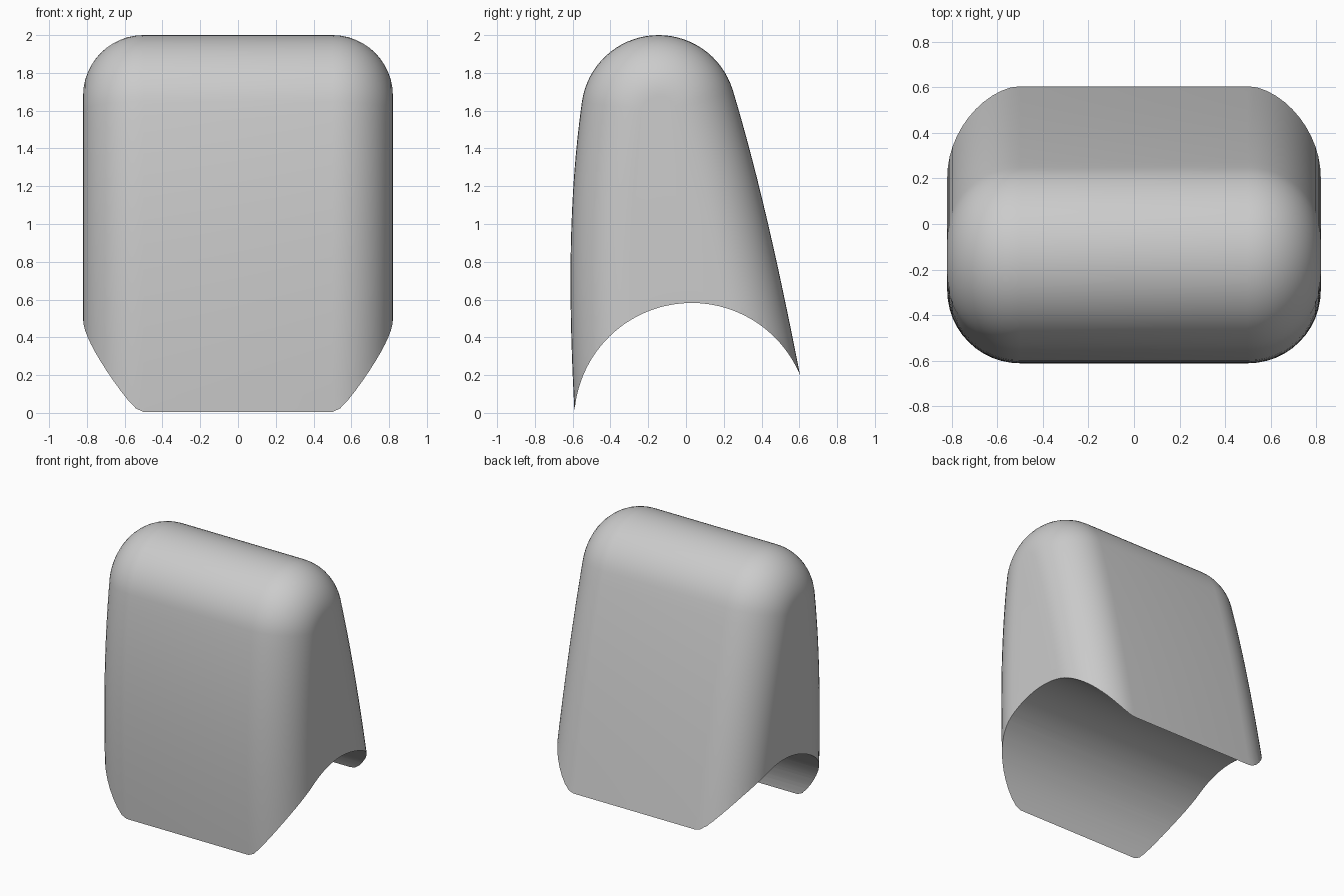
import bpy, bmesh, math
from mathutils import Vector
from mathutils.geometry import interpolate_bezier

cube = bpy.data.objects.get("Cube")
if cube:
    bpy.data.objects.remove(cube, do_unlink=True)

HALF_WIDTH = 0.82
FILLET = 0.32


def make_object(name, bm):
    bmesh.ops.recalc_face_normals(bm, faces=bm.faces)
    mesh = bpy.data.meshes.new(name)
    bm.to_mesh(mesh)
    bm.free()
    obj = bpy.data.objects.new(name, mesh)
    bpy.context.collection.objects.link(obj)
    return obj


def loft(name, sections):
    """Join (x, [(y, z), ...]) sections into a closed solid."""
    bm = bmesh.new()
    rings = [[bm.verts.new((x, y, z)) for y, z in pts] for x, pts in sections]
    for a, b in zip(rings, rings[1:]):
        for i in range(len(a)):
            j = (i + 1) % len(a)
            bm.faces.new((a[i], a[j], b[j], b[i]))
    bm.faces.new(rings[0])
    bm.faces.new(rings[-1])
    return make_object(name, bm)


def arc(cy, cz, r, start, end, n):
    angles = [math.radians(start + (end - start) * i / n) for i in range(n + 1)]
    return [Vector((cy + r * math.cos(a), cz + r * math.sin(a))) for a in angles]


def curve(points, n):
    return [p.to_2d() for p in interpolate_bezier(*[Vector((y, z, 0)) for y, z in points], n)]


def inset(pts, d):
    """Move an open profile inward along its normals."""
    out = []
    for i, p in enumerate(pts):
        t = (pts[min(i + 1, len(pts) - 1)] - pts[max(i - 1, 0)]).normalized()
        out.append(p + Vector((t.y, -t.x)) * d)
    return out


# Side profile: bulging front, round top, sloping back
front = curve([(-0.59, 0), (-0.62, 0.55), (-0.628, 1.1), (-0.551, 1.647)], 18)
top = arc(-0.145, 1.59, 0.41, 172, 17, 32)
back = curve([(0.249, 1.705), (0.40, 1.2), (0.505, 0.7), (0.606, 0.19)], 18)
profile = [Vector((-0.54, -0.6))] + front + top[1:-1] + back + [Vector((0.76, -0.6))]

# Body with rounded ends
half = []
for i in range(13):
    a = math.radians(90 * i / 12)
    half.append((HALF_WIDTH - FILLET * (1 - math.sin(a)),
                 inset(profile, FILLET * (1 - math.cos(a)))))
sections = [(-x, pts) for x, pts in reversed(half)] + half
body = loft("rounded_body", sections)

# Arched hollow through the underside
arch = arc(0.03, -0.04, 0.622, 176.3, 21.7, 48)
outline = [(-1, -1), (-1, 0)] + [tuple(p) for p in arch] + [(1, 0.19), (1, -1)]
cutter = loft("arch_cutter", [(-1.2, outline), (1.2, outline)])
cutter.hide_render = True

cut = body.modifiers.new("arch", "BOOLEAN")
cut.operation = "DIFFERENCE"
cut.solver = "EXACT"
cut.object = cutter
bpy.ops.object.select_all(action="DESELECT")
body.select_set(True)
bpy.context.view_layer.objects.active = body
bpy.ops.object.modifier_apply(modifier=cut.name)
bpy.data.objects.remove(cutter, do_unlink=True)

# Single grey finish
grey = bpy.data.materials.new("light_grey")
grey.use_nodes = True
colour = (0.6, 0.6, 0.6, 1)
grey.diffuse_color = colour
grey.node_tree.nodes["Principled BSDF"].inputs["Base Color"].default_value = colour
body.data.materials.clear()
body.data.materials.append(grey)
bpy.ops.object.shade_smooth_by_angle(angle=math.radians(35))
